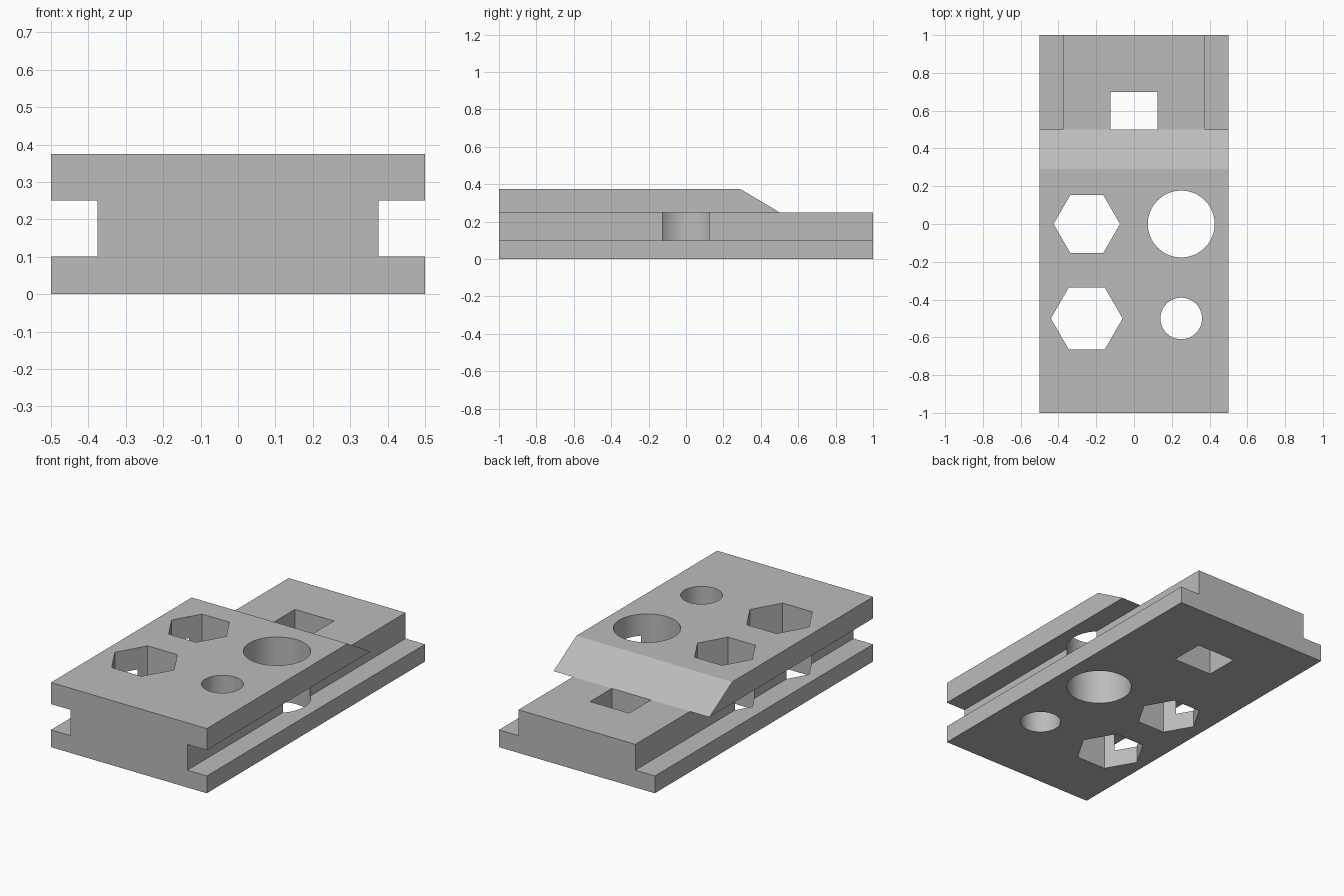
import bpy, bmesh, math
from mathutils import Matrix, Vector

cube = bpy.data.objects.get("Cube")
if cube:
    bpy.data.objects.remove(cube, do_unlink=True)

grey = bpy.data.materials.new("plain grey")
grey.use_nodes = True
colour = (0.5, 0.5, 0.5, 1)
grey.diffuse_color = colour
grey.node_tree.nodes["Principled BSDF"].inputs["Base Color"].default_value = colour


def prism(name, points, depth):
    """Extrude a closed outline of 3D points along the depth vector."""
    bm = bmesh.new()
    face = bm.faces.new([bm.verts.new(p) for p in points])
    ext = bmesh.ops.extrude_face_region(bm, geom=[face])["geom"]
    verts = [g for g in ext if isinstance(g, bmesh.types.BMVert)]
    bmesh.ops.translate(bm, verts=verts, vec=Vector(depth))
    bmesh.ops.recalc_face_normals(bm, faces=bm.faces)
    mesh = bpy.data.meshes.new(name)
    bm.to_mesh(mesh)
    bm.free()
    mesh.materials.append(grey)
    obj = bpy.data.objects.new(name, mesh)
    bpy.context.collection.objects.link(obj)
    return obj


def combine(target, other, operation):
    mod = target.modifiers.new(other.name, "BOOLEAN")
    mod.operation, mod.object, mod.solver = operation, other, "EXACT"
    bpy.context.view_layer.objects.active = target
    bpy.ops.object.modifier_apply(modifier=mod.name)
    bpy.data.objects.remove(other, do_unlink=True)


def round_hole(name, x, y, radius, sides):
    ring = [(x + radius * math.cos(i * math.tau / sides),
             y + radius * math.sin(i * math.tau / sides), -0.1) for i in range(sides)]
    return prism(name, ring, (0, 0, 0.6))


# Wide base with the narrower web standing on it, full length
half = [(0.5, 0), (0.5, 0.1), (0.375, 0.1), (0.375, 0.25)]
outline = half + [(-x, z) for x, z in reversed(half)]
body = prism("slide_block", [(x, -1, z) for x, z in outline], (0, 2, 0))

# Upper plate with its sloping rear edge
side = [(-1, 0.25), (0.5, 0.25), (0.29, 0.375), (-1, 0.375)]
plate = prism("upper_plate", [(-0.5, y, z) for y, z in side], (1, 0, 0))
combine(body, plate, "UNION")

# Through holes: two round, two hexagonal, one rectangular
holes = [
    round_hole("large_round_hole", 0.25, 0, 0.177, 64),
    round_hole("small_round_hole", 0.25, -0.5, 0.11, 64),
    round_hole("small_hex_hole", -0.25, 0, 0.176, 6),
    round_hole("large_hex_hole", -0.25, -0.5, 0.19, 6),
    prism("square_hole", [(x, y, -0.1) for x, y in
          ((-0.125, 0.5), (0.125, 0.5), (0.125, 0.7), (-0.125, 0.7))], (0, 0, 0.6)),
]
for hole in holes:
    combine(body, hole, "DIFFERENCE")

# Smooth round walls, crisp edges
bpy.ops.object.select_all(action="DESELECT")
body.select_set(True)
bpy.context.view_layer.objects.active = body
bpy.ops.object.shade_smooth_by_angle(angle=math.radians(25))
